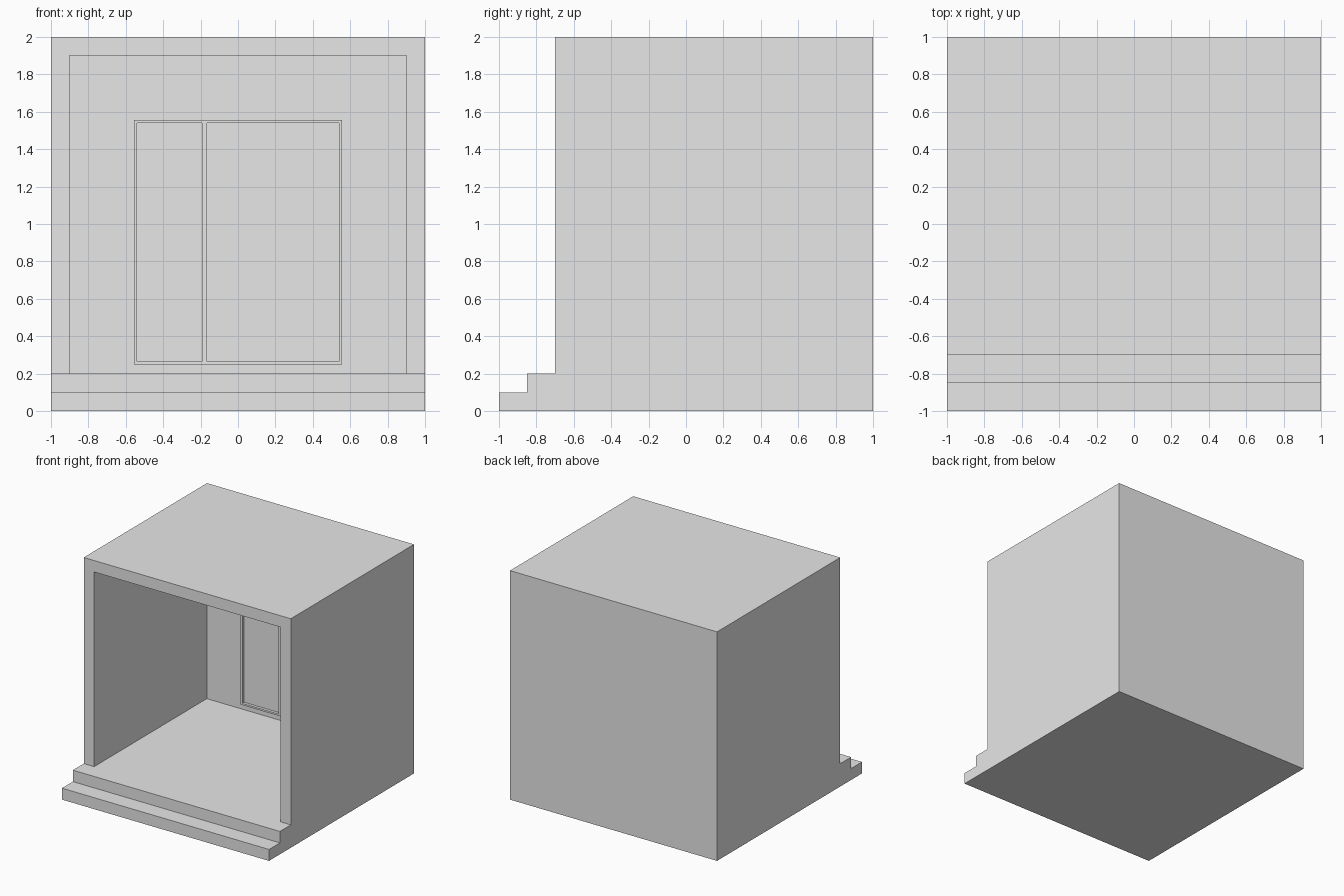
import bpy
import bmesh
from mathutils import Matrix, Vector

cube = bpy.data.objects.get("Cube")
if cube:
    bpy.data.objects.remove(cube, do_unlink=True)

grey = bpy.data.materials.new("plain_grey")
grey.use_nodes = True
grey.diffuse_color = (0.8, 0.8, 0.8, 1)
grey.node_tree.nodes["Principled BSDF"].inputs["Base Color"].default_value = (0.8, 0.8, 0.8, 1)

FLOOR = 0.2
FRONT = -0.7
BACK_WALL = 0.855


def make_object(name, bm):
    bmesh.ops.recalc_face_normals(bm, faces=bm.faces)
    mesh = bpy.data.meshes.new(name)
    bm.to_mesh(mesh)
    bm.free()
    mesh.materials.append(grey)
    obj = bpy.data.objects.new(name, mesh)
    bpy.context.collection.objects.link(obj)
    return obj


def add_box(bm, low, high):
    low, high = Vector(low), Vector(high)
    place = Matrix.Translation((low + high) / 2) @ Matrix.Diagonal((*(high - low), 1))
    bmesh.ops.create_cube(bm, size=1, matrix=place)


# Room block with two front steps: side profile swept across the width
profile = [(-1, 0), (1, 0), (1, 2), (FRONT, 2), (FRONT, FLOOR),
           (-0.85, FLOOR), (-0.85, 0.1), (-1, 0.1)]
bm = bmesh.new()
side = bm.faces.new([bm.verts.new((-1, y, z)) for y, z in profile])
swept = bmesh.ops.extrude_face_region(bm, geom=[side])["geom"]
bmesh.ops.translate(bm, vec=(2, 0, 0),
                    verts=[v for v in swept if isinstance(v, bmesh.types.BMVert)])
room = make_object("room_shell", bm)

# Hollow interior, open at the front and level with the upper step
bm = bmesh.new()
add_box(bm, (-0.9, FRONT - 0.05, FLOOR), (0.9, BACK_WALL, 1.9))
cutter = make_object("interior_cutter", bm)
cutter.hide_render = True
cut = room.modifiers.new("hollow", "BOOLEAN")
cut.operation = "DIFFERENCE"
cut.solver = "EXACT"
cut.object = cutter
bpy.context.view_layer.objects.active = room
bpy.ops.object.modifier_apply(modifier=cut.name)
bpy.data.objects.remove(cutter, do_unlink=True)

# Thin window frame on the back wall, with an off-centre mullion
near, far = BACK_WALL - 0.025, BACK_WALL
half, bottom, top, bar = 0.555, 0.25, 1.555, 0.015
bm = bmesh.new()
for x0, x1 in ((-half, bar - half), (half - bar, half)):
    add_box(bm, (x0, near, bottom), (x1, far, top))
for z0, z1 in ((bottom, bottom + bar), (top - bar, top)):
    add_box(bm, (bar - half, near, z0), (half - bar, far, z1))
add_box(bm, (-0.192, near, bottom + bar), (-0.166, far, top - bar))
make_object("window_frame", bm)
